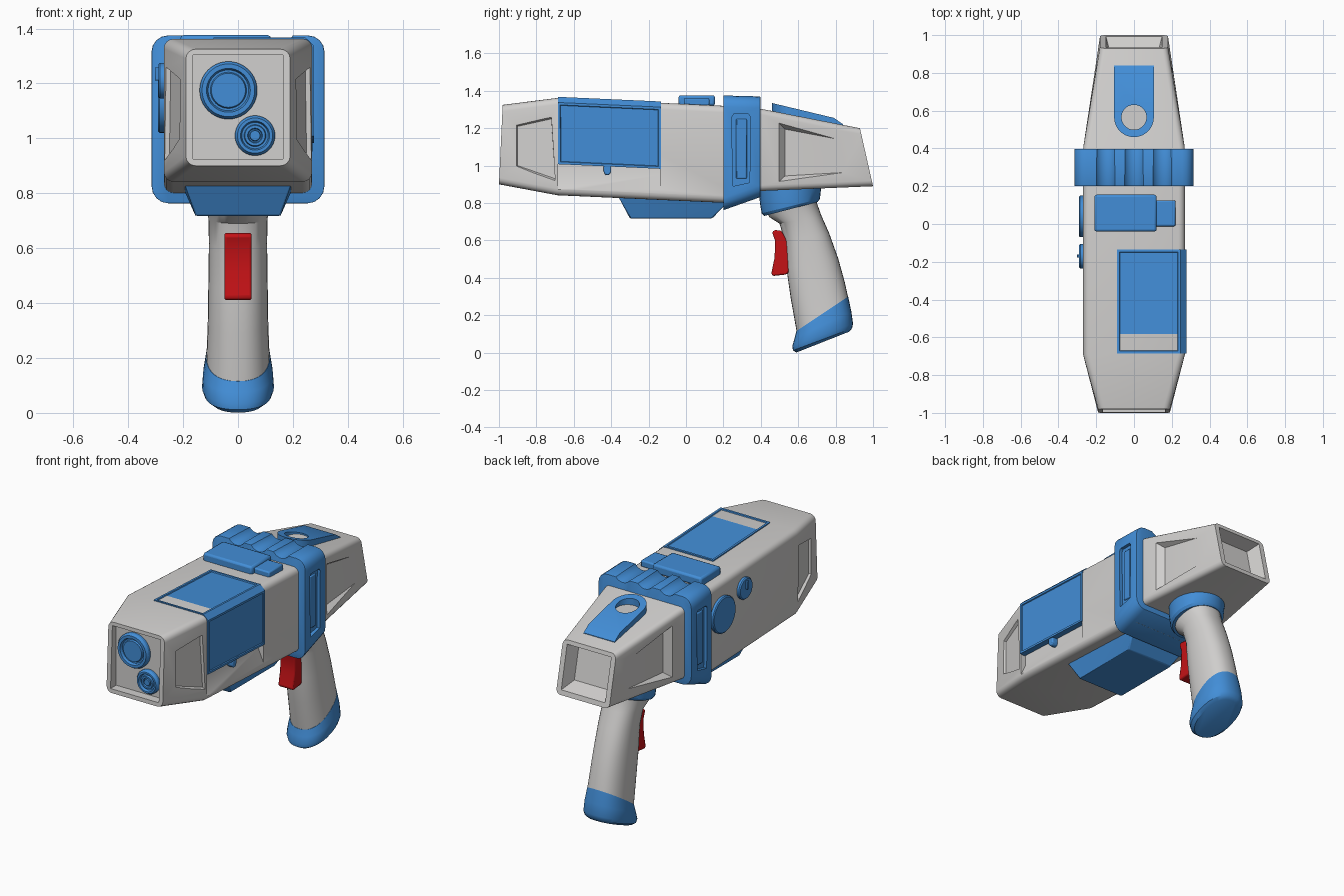
import bpy, bmesh, math
from mathutils import Vector

cube = bpy.data.objects.get("Cube")
if cube:
    bpy.data.objects.remove(cube, do_unlink=True)


def material(name, rgb):
    m = bpy.data.materials.new(name)
    m.use_nodes = True
    m.diffuse_color = (*rgb, 1)
    m.node_tree.nodes["Principled BSDF"].inputs["Base Color"].default_value = (*rgb, 1)
    return m


GREY = material("light grey", (0.64, 0.63, 0.62))
BLUE = material("blue", (0.055, 0.27, 0.68))
RED = material("red", (0.55, 0.006, 0.008))


def finish(bm, name, *mats, bevel=0, segments=2, angle=30):
    bmesh.ops.recalc_face_normals(bm, faces=bm.faces)
    mesh = bpy.data.meshes.new(name)
    bm.to_mesh(mesh)
    bm.free()
    ob = bpy.data.objects.new(name, mesh)
    bpy.context.collection.objects.link(ob)
    for m in mats:
        mesh.materials.append(m)
    if bevel:
        mod = ob.modifiers.new("bevel", 'BEVEL')
        mod.width, mod.segments = bevel, segments
        mod.limit_method, mod.angle_limit = 'ANGLE', math.radians(angle)
    return ob


def apply_all(ob):
    bpy.context.view_layer.objects.active = ob
    for mod in list(ob.modifiers):
        bpy.ops.object.modifier_apply(modifier=mod.name)


def cut(ob, cutter):
    apply_all(ob)
    mod = ob.modifiers.new("cut", 'BOOLEAN')
    mod.operation, mod.solver, mod.object = 'DIFFERENCE', 'EXACT', cutter
    apply_all(ob)
    bpy.data.objects.remove(cutter, do_unlink=True)


def loft(rings):
    bm = bmesh.new()
    vs = [[bm.verts.new(p) for p in ring] for ring in rings]
    n = len(vs[0])
    for a, b in zip(vs, vs[1:]):
        for i in range(n):
            bm.faces.new((a[i], a[(i + 1) % n], b[(i + 1) % n], b[i]))
    bm.faces.new(vs[0])
    bm.faces.new(vs[-1])
    return bm, vs


def shell(name, sections, mat, radius, **kw):
    # box sections along y, with rounded lengthwise edges
    bm, vs = loft([[(-w, yb, zb), (w, yb, zb), (w, yt, zt), (-w, yt, zt)]
                   for yb, yt, zb, zt, w in sections])
    ring_of = {v: i for i, ring in enumerate(vs) for v in ring}
    edges = [e for e in bm.edges if ring_of[e.verts[0]] != ring_of[e.verts[1]]]
    bmesh.ops.bevel(bm, geom=edges, offset=radius, segments=4, profile=0.5, affect='EDGES')
    return finish(bm, name, mat, **kw)


def place(axis, a, b, t):
    return {'x': (t, a, b), 'y': (a, t, b), 'z': (a, b, t)}[axis]


def prism(name, pts, axis, lo, hi, mat=None, **kw):
    bm, _ = loft([[place(axis, a, b, t) for a, b in pts] for t in (lo, hi)])
    return finish(bm, name, *([mat] if mat else []), **kw)


def hull(name, pts, mat=None, **kw):
    bm = bmesh.new()
    verts = [bm.verts.new(p) for p in pts]
    bmesh.ops.convex_hull(bm, input=verts)
    bmesh.ops.dissolve_limit(bm, angle_limit=0.02, verts=bm.verts, edges=bm.edges)
    return finish(bm, name, *([mat] if mat else []), **kw)


def rect(a0, a1, b0, b1):
    return [(a0, b0), (a1, b0), (a1, b1), (a0, b1)]


def circle(a, b, r, n=40):
    return [(a + r * math.cos(k * math.tau / n), b + r * math.sin(k * math.tau / n)) for k in range(n)]


def turned(name, axis, a, b, base, direction, profile, mat):
    # stepped round part from (radius, height) pairs
    bm, _ = loft([[place(axis, p, q, base + direction * h) for p, q in circle(a, b, r)]
                  for r, h in profile])
    return finish(bm, name, mat)


# main body
body = shell("main_body", [(-1, -.98, .90, 1.325, .19), (-.69, -.69, .842, 1.362, .27),
                           (.3, .3, .797, 1.315, .27)], GREY, .035)
cut(body, prism("nose_cutter", rect(-.163, .163, .925, 1.303), 'y', -1.1, -.945))
for s in (1, -1):
    outer = [(-.945, 1.255), (-.72, 1.27), (-.70, .91), (-.94, .985)]
    inner = [(-.90, 1.21), (-.72, 1.25), (-.70, .93), (-.90, 1.0)]
    cut(body, hull("side_cutter", [(s * .285, y, z) for y, z in outer]
                   + [(s * (.20 + .25 * (y + .9)), y, z) for y, z in inner]))
cut(body, prism("step_cutter", [(.235, 1.06), (.235, .95), (.272, .868), (.4, .868), (.4, 1.06)],
                'y', -.685, -.14))

# rear body
rear = shell("rear_body", [(.3, .3, .862, 1.32, .272), (.41, .41, .865, 1.302, .268),
                           (1, .93, .89, 1.2, .18)], GREY, .03)
cut(rear, hull("rear_cutter", [(sx * w, y, z) for sx in (1, -1) for w, y, z in
                               ((.155, 1.02, .91), (.155, .955, 1.182), (.125, .90, .95), (.125, .855, 1.15))]))
for s in (1, -1):
    outer = [(.48, 1.245), (.875, 1.132), (.875, .963), (.48, .9)]
    inner = [(.53, 1.195), (.87, 1.13), (.87, .965), (.53, .945)]
    cut(rear, hull("side_cutter", [(s * .275, y, z) for y, z in outer]
                   + [(s * (.214 - .04 * (y - .53)), y, z) for y, z in inner]))

# fluted collar
collar = shell("collar", [(.2, .2, .762, 1.375, .315), (.398, .398, .832, 1.37, .315)], BLUE, .06)
for x in (-.15, 0, .15):
    cut(collar, prism("groove_cutter", circle(x, 1.408, .06), 'y', .1, .5))
mod = collar.modifiers.new("bevel", 'BEVEL')
mod.width, mod.segments, mod.limit_method, mod.angle_limit = .022, 2, 'ANGLE', math.radians(60)
apply_all(collar)
for s in (1, -1):
    frame = [(.25, .89), (.34, .91), (.345, 1.26), (.335, 1.275), (.255, 1.275), (.245, 1.26)]
    cut(collar, prism("slot_cutter", frame, 'x', s * .295, s * .4))
    prism("collar_inlay", rect(.268, .325, .93, 1.25), 'x', s * .28, s * .303, BLUE, bevel=.006)

# wrapped access panel with sunken faces
profile = [(-.09, 1.33), (-.09, 1.368), (.245, 1.368), (.277, 1.338), (.277, 1.008), (.24, 1.008), (.24, 1.33)]
bm, _ = loft([[(x, y, z - .045 * (y + .69)) for x, z in profile] for y in (-.685, -.135)])
bmesh.ops.recalc_face_normals(bm, faces=bm.faces)
big = [f for f in bm.faces if (f.normal.z > .9 or f.normal.x > .9) and f.calc_area() > .1]
bmesh.ops.inset_individual(bm, faces=big, thickness=.018, depth=0)
bmesh.ops.inset_individual(bm, faces=big, thickness=.004, depth=-.006)
finish(bm, "access_panel", BLUE)
prism("panel_peg", [(-.44, 1.01), (-.44, .965), (-.43, .95), (-.41, .95), (-.4, .965), (-.4, 1.01)],
      'x', .23, .272, BLUE, bevel=.006)

# lower block
hull("lower_block", [(s * w, y, z) for s in (1, -1) for w, y, z in
                     ((.2, -.37, .85), (.2, .24, .82), (.155, -.30, .718), (.155, .14, .718))],
     BLUE, bevel=.006)

# top latch
prism("latch_plate", rect(-.04, .155, 1.32, 1.376), 'x', -.21, .12, BLUE, bevel=.012)
prism("latch_tab", rect(-.012, .125, 1.32, 1.361), 'x', .1, .22, BLUE, bevel=.008)

# front lenses
turned("large_lens", 'y', -.035, 1.175, -.94, -1,
       [(.105, 0), (.105, .022), (.096, .036), (.08, .036), (.074, .02), (.066, .02), (.062, .03), (.01, .03)], BLUE)
turned("small_lens", 'y', .062, 1.01, -.94, -1,
       [(.073, 0), (.073, .02), (.064, .034), (.053, .034), (.048, .018), (.04, .018), (.037, .03),
        (.027, .03), (.024, .02), (.02, .02), (.018, .03), (.004, .03)], BLUE)

# side dials
turned("large_dial", 'x', .04, 1.13, -.26, -1, [(.11, 0), (.11, .026), (.104, .031), (.01, .031)], BLUE)
turned("small_dial", 'x', -.17, 1.21, -.26, -1, [(.065, 0), (.065, .024), (.059, .03), (.01, .03)], BLUE)
prism("dial_pointer", rect(-.178, -.162, 1.21, 1.26), 'x', -.302, -.28, BLUE, bevel=.003)

# rear sight: rounded ramp with a round well
arc = [(.105 * math.cos(a), .565 + .105 * math.sin(a))
       for a in (math.pi + k * math.pi / 20 for k in range(21))]
outline = arc + [(.105, .79), (.105, .84), (-.105, .84), (-.105, .79)]


def ramp(y):
    return 1.336 - .24 * (y - .455) - max(0, y - .79) * .45


bm, _ = loft([[(x, y, 1.15) for x, y in outline], [(x, y, ramp(y)) for x, y in outline]])
bmesh.ops.connect_verts_concave(bm, faces=[f for f in bm.faces if len(f.verts) > 4])
bmesh.ops.triangulate(bm, faces=[f for f in bm.faces if len(f.verts) > 4])
sight = finish(bm, "rear_sight", BLUE)
cut(sight, prism("well_cutter", circle(0, .565, .066), 'z', 1.1, 1.5))
prism("rim_floor", circle(0, .565, .07), 'z', 1.2, 1.285, GREY)


# grip parts: oval sections set by front point, rear point and half width
def oval_loft(sections, n=32, power=.85):
    def ring(fy, fz, ry, rz, w):
        mid, half = Vector((0, (fy + ry) / 2, (fz + rz) / 2)), Vector((0, (ry - fy) / 2, (rz - fz) / 2))
        pts = []
        for k in range(n):
            c, s = math.cos(k * math.tau / n), math.sin(k * math.tau / n)
            c, s = (math.copysign(abs(v) ** power, v) for v in (c, s))
            pts.append(mid + half * c + Vector((w * s, 0, 0)))
        return pts
    return loft([ring(*s) for s in sections])


bm, _ = oval_loft([(.43, .76, .695, .85, .125), (.445, .725, .70, .80, .118), (.50, .69, .725, .73, .108),
                   (.527, .60, .765, .64, .106), (.537, .45, .815, .50, .108),
                   (.56, .29, .848, .38, .11), (.592, .11, .867, .295, .115)])
finish(bm, "grip", GREY)
bm, _ = oval_loft([(.59, .115, .867, .3, .116), (.58, .075, .884, .22, .127), (.568, .035, .893, .155, .131),
                   (.572, .012, .888, .13, .122), (.59, .001, .872, .112, .1)])
finish(bm, "grip_cap", BLUE)
bm, _ = oval_loft([(.39, .87, .73, .93, .155), (.395, .80, .722, .875, .155),
                   (.405, .745, .716, .822, .15), (.418, .731, .704, .806, .138)], power=1)
finish(bm, "grip_ring", BLUE)

# trigger
prism("trigger", [(.46, .645), (.475, .656), (.51, .652), (.55, .58), (.55, .43), (.535, .418), (.465, .41),
                  (.456, .422), (.474, .51), (.476, .6)], 'x', -.05, .05, RED, bevel=.008)

# shading
bpy.ops.object.select_all(action='DESELECT')
for ob in bpy.context.scene.objects:
    if ob.type == 'MESH':
        ob.select_set(True)
        bpy.context.view_layer.objects.active = ob
bpy.ops.object.shade_smooth_by_angle(angle=math.radians(32))
